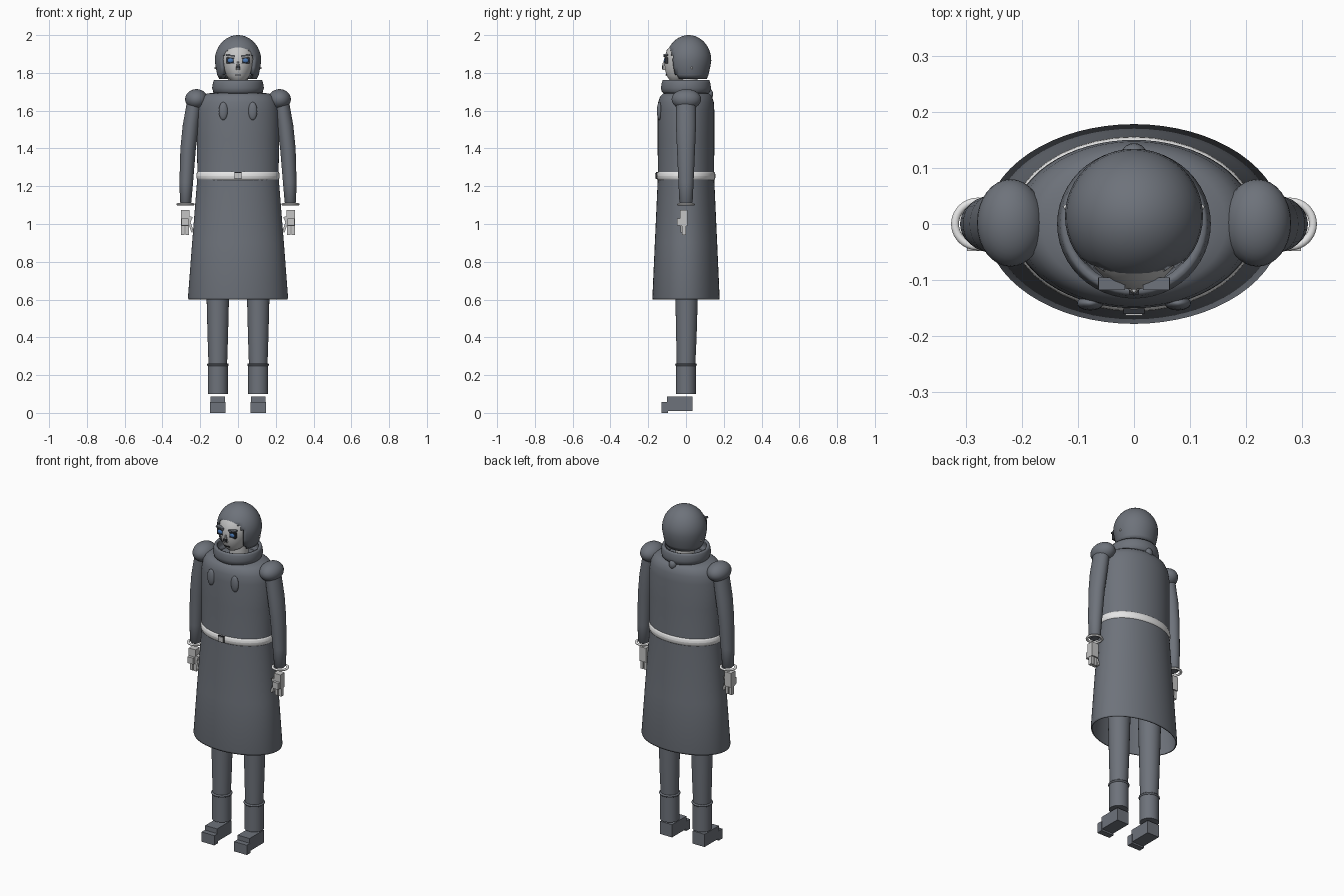
import bpy, bmesh, math
from mathutils import Matrix


def material(name, rgb):
    m = bpy.data.materials.new(name)
    m.diffuse_color = (*rgb, 1)
    return m


GREY = material("slate grey", (0.155, 0.17, 0.197))
WHITE = material("white trim", (0.8, 0.8, 0.8))
SKIN = material("pale skin", (0.56, 0.56, 0.56))
BLUE = material("eye blue", (0.07, 0.19, 0.46))
DARK = material("dark line", (0.03, 0.032, 0.038))


def finish(bm, name, mat, smooth=True, angle=40):
    bmesh.ops.recalc_face_normals(bm, faces=bm.faces)
    me = bpy.data.meshes.new(name)
    bm.to_mesh(me)
    bm.free()
    me.materials.append(mat)
    ob = bpy.data.objects.new(name, me)
    bpy.context.collection.objects.link(ob)
    bpy.ops.object.select_all(action='DESELECT')
    ob.select_set(True)
    bpy.context.view_layer.objects.active = ob
    if smooth:
        bpy.ops.object.shade_smooth_by_angle(angle=math.radians(angle))
    return ob


def loft(name, mat, rings, seg=32, caps=(True, True), drop=None):
    """Elliptical rings (z, rx, ry, cx, cy) joined from bottom to top."""
    bm = bmesh.new()
    loops = []
    for z, rx, ry, cx, cy in rings:
        loops.append([bm.verts.new((cx + rx * math.cos(t), cy + ry * math.sin(t), z))
                      for t in (2 * math.pi * i / seg for i in range(seg))])
    for a, b in zip(loops, loops[1:]):
        for i in range(seg):
            j = (i + 1) % seg
            bm.faces.new((a[i], a[j], b[j], b[i]))
    if caps[0]:
        bm.faces.new(loops[0])
    if caps[1]:
        bm.faces.new(loops[-1])
    if drop:
        gone = [f for f in bm.faces if drop(f.calc_center_median())]
        bmesh.ops.delete(bm, geom=gone, context='FACES')
    return finish(bm, name, mat)


def ball(name, mat, loc, size, seg=32):
    bm = bmesh.new()
    bmesh.ops.create_uvsphere(bm, u_segments=seg, v_segments=seg // 2, radius=1,
                              matrix=Matrix.Translation(loc) @ Matrix.Diagonal((*size, 1)))
    return finish(bm, name, mat)


def box(name, mat, lo, hi, tilt=0):
    bm = bmesh.new()
    size = [h - l for l, h in zip(lo, hi)]
    mid = [(h + l) / 2 for l, h in zip(lo, hi)]
    bmesh.ops.create_cube(bm, size=1, matrix=Matrix.Translation(mid)
                          @ Matrix.Rotation(tilt, 4, 'Y') @ Matrix.Diagonal((*size, 1)))
    return finish(bm, name, mat, smooth=False)


def band(name, mat, z, rx, ry, cx, cy, h, t):
    """Rounded elliptical ring of half height h and half thickness t."""
    rings = []
    for k in range(13):
        a = 2 * math.pi * k / 12
        d = t * math.cos(a)
        rings.append((z + h * math.sin(a), rx + d, ry + d, cx, cy))
    return loft(name, mat, rings, 40, (False, False))


def thicken(ob, t):
    m = ob.modifiers.new("thickness", 'SOLIDIFY')
    m.thickness = t
    m.offset = -1


# Long coat, open at the hem
coat = loft("coat", GREY, [
    (0.60, 0.262, 0.176, 0, 0), (0.61, 0.265, 0.178, 0, 0), (0.9, 0.243, 0.165, 0, 0),
    (1.25, 0.215, 0.149, 0, 0), (1.45, 0.217, 0.15, 0, 0), (1.60, 0.215, 0.15, 0, 0),
    (1.645, 0.207, 0.147, 0, 0), (1.675, 0.19, 0.137, 0, 0), (1.69, 0.165, 0.122, 0, 0),
    (1.698, 0.11, 0.1, 0, 0)], 64, (False, True))
thicken(coat, 0.006)

# Belt and buckle
band("belt", WHITE, 1.255, 0.212, 0.147, 0, 0, 0.023, 0.009)
box("buckle_rim", DARK, (-0.019, -0.160, 1.238), (0.019, -0.15, 1.275))
box("buckle", SKIN, (-0.015, -0.163, 1.242), (0.015, -0.15, 1.271))

# Collar and the knob behind it
collar = loft("collar", GREY, [
    (1.685, 0.118, 0.113, 0, 0), (1.70, 0.131, 0.128, 0, 0), (1.72, 0.137, 0.133, 0, 0),
    (1.75, 0.132, 0.128, 0, 0), (1.762, 0.127, 0.123, 0, 0)], 48, (False, False))
thicken(collar, 0.016)
ball("collar_knob", GREY, (0, 0.125, 1.688), (0.022, 0.019, 0.026), 20)
loft("neck", SKIN, [(1.68, 0.052, 0.052, 0, 0.01), (1.82, 0.052, 0.052, 0, 0.01)], 24)

# Head with a tapered chin
loft("head", SKIN, [
    (1.752, 0.022, 0.03, 0, -0.045), (1.762, 0.042, 0.052, 0, -0.035),
    (1.785, 0.062, 0.085, 0, -0.018), (1.82, 0.08, 0.106, 0, -0.006),
    (1.87, 0.093, 0.117, 0, 0), (1.92, 0.094, 0.108, 0, 0.006),
    (1.96, 0.07, 0.08, 0, 0.014), (1.98, 0.03, 0.04, 0, 0.014)], 32)

# Bobbed hair with a window cut out for the face
hair_rings = [(1.768, 0.100, 0.092, 0, 0.018), (1.79, 0.110, 0.104, 0, 0.015),
              (1.83, 0.118, 0.114, 0, 0.014)]
for a in (0, 12, 22, 32, 42, 52, 62, 72, 80, 87):
    c, s = math.cos(math.radians(a)), math.sin(math.radians(a))
    hair_rings.append((1.865 + 0.135 * s, 0.123 * c, 0.12 * c, 0, 0.014))
hair = loft("hair", GREY, hair_rings, 48, (False, True),
            lambda p: p.y < -0.03 and p.z < (1.91 if abs(p.x) < 0.068 else 1.88)
            and abs(p.x) < 0.083)
thicken(hair, 0.022)

# Nose and mouth
loft("nose", SKIN, [(1.815, 0.011, 0.012, 0, -0.111), (1.825, 0.011, 0.014, 0, -0.113),
                    (1.86, 0.004, 0.006, 0, -0.116)], 8)
box("nose_shadow", DARK, (-0.009, -0.126, 1.823), (0.009, -0.118, 1.84))
box("mouth", DARK, (-0.017, -0.108, 1.786), (0.017, -0.099, 1.791))

for s, side in ((-1, "left"), (1, "right")):
    def pbox(name, mat, x0, x1, y0, y1, z0, z1, tilt=0):
        xs = sorted((s * x0, s * x1))
        return box(f"{name}_{side}", mat, (xs[0], y0, z0), (xs[1], y1, z1), s * tilt)

    # Eyes, lids and brows
    pbox("eye_rim", DARK, 0.019, 0.06, -0.112, -0.095, 1.85, 1.882)
    ball(f"eye_{side}", BLUE, (s * 0.04, -0.108, 1.866), (0.018, 0.01, 0.014), 16)
    pbox("brow", GREY, 0.016, 0.064, -0.118, -0.095, 1.888, 1.896, -0.12)
    ball(f"earring_{side}", WHITE, (s * 0.121, 0.03, 1.826), (0.005, 0.005, 0.006), 10)

    # Chest flaps
    ball(f"chest_flap_{side}", GREY, (s * 0.078, -0.141, 1.598), (0.024, 0.013, 0.048), 20)

    # Shoulder pad and sleeve
    ball(f"shoulder_{side}", GREY, (s * 0.22, 0.002, 1.66), (0.06, 0.078, 0.054))
    loft(f"sleeve_{side}", GREY, [
        (1.105, 0.022, 0.026, s * 0.277, 0), (1.115, 0.03, 0.035, s * 0.277, 0),
        (1.22, 0.036, 0.040, s * 0.274, 0), (1.40, 0.041, 0.048, s * 0.264, 0),
        (1.52, 0.043, 0.053, s * 0.25, 0), (1.66, 0.04, 0.052, s * 0.228, 0)], 28)
    band(f"cuff_{side}", WHITE, 1.104, 0.041, 0.04, s * 0.278, 0, 0.006, 0.007)

    # Hand: palm, fingers and thumb
    pbox("palm", SKIN, 0.258, 0.302, -0.032, 0.008, 0.99, 1.075)
    for k in range(2):
        x = 0.259 + k * 0.024
        pbox(f"finger_{k + 1}", SKIN, x, x + 0.018, -0.022, 0.0, 0.942, 0.995)
    pbox("knuckles", SKIN, 0.262, 0.298, -0.048, -0.03, 0.992, 1.03)
    pbox("thumb", SKIN, 0.243, 0.256, -0.03, -0.008, 0.955, 1.015, 0.3)
    pbox("thumb_base", SKIN, 0.246, 0.262, -0.03, -0.006, 1.005, 1.04, -0.4)

    # Trouser leg and boot shaft
    x = s * 0.107
    loft(f"trouser_leg_{side}", GREY, [
        (0.25, 0.049, 0.049, x, 0), (0.40, 0.054, 0.054, x, 0.002),
        (0.60, 0.059, 0.059, x, 0.003), (0.95, 0.068, 0.068, x, 0.003)], 28)
    loft(f"boot_shaft_{side}", GREY, [
        (0.10, 0.053, 0.052, x, 0), (0.25, 0.053, 0.052, x, 0)], 28)
    band(f"boot_rim_{side}", GREY, 0.255, 0.052, 0.051, x, 0, 0.007, 0.006)

    # Foot: heel block and lower toe cap
    pbox("foot", GREY, 0.068, 0.146, -0.1, 0.034, 0.01, 0.086)
    pbox("toe_cap", GREY, 0.065, 0.149, -0.13, -0.095, 0.0, 0.058)
